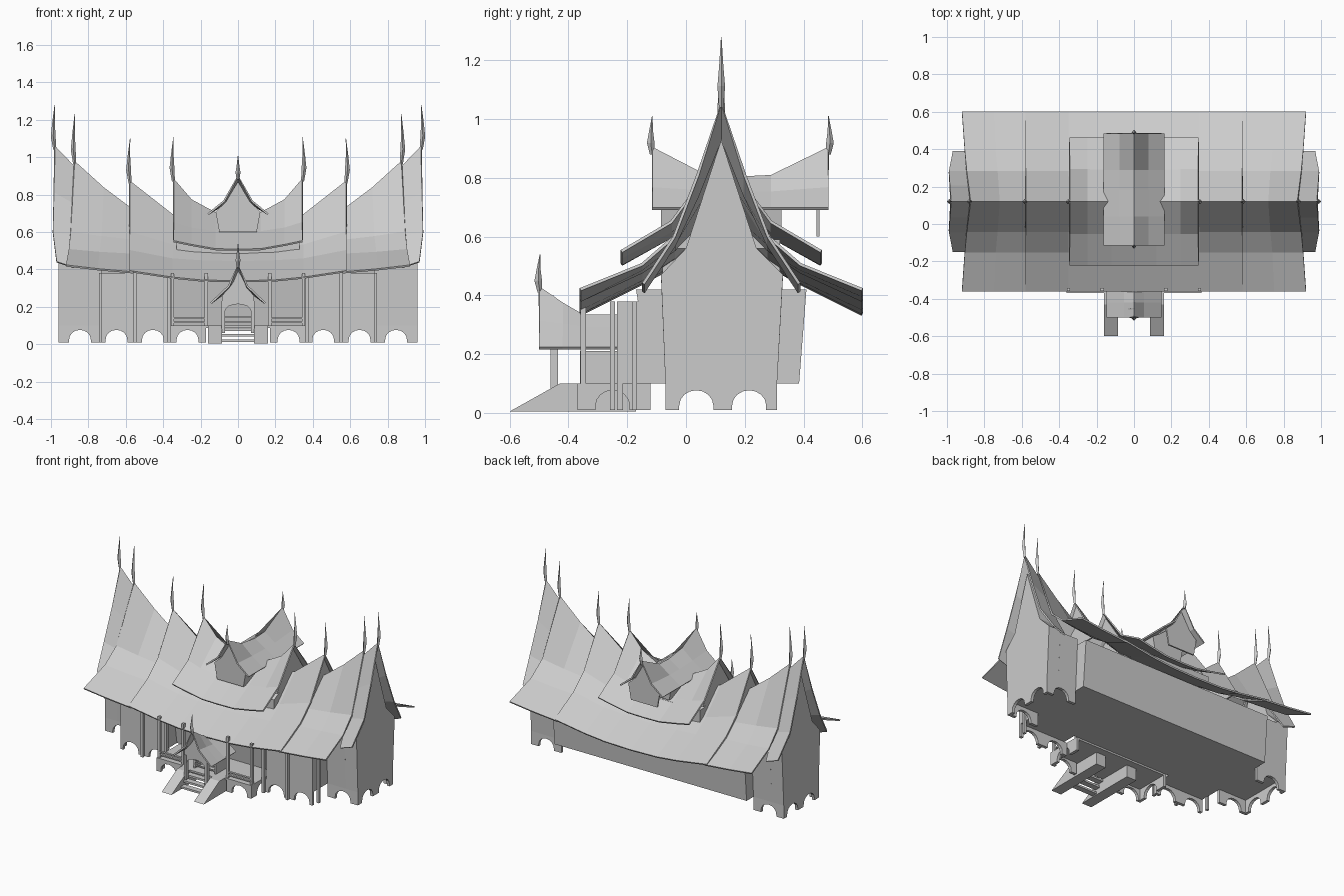
import bpy, bmesh, math

if "Cube" in bpy.data.objects:
    bpy.data.objects.remove(bpy.data.objects["Cube"])

YC = 0.12  # ridge line of the long roof


def make(name, verts, faces, thick=0):
    me = bpy.data.meshes.new(name)
    bm = bmesh.new()
    vs = [bm.verts.new(v) for v in verts]
    for f in faces:
        bm.faces.new([vs[i] for i in f])
    bmesh.ops.recalc_face_normals(bm, faces=bm.faces[:])
    bm.to_mesh(me)
    bm.free()
    ob = bpy.data.objects.new(name, me)
    bpy.context.collection.objects.link(ob)
    if thick:
        m = ob.modifiers.new("thickness", 'SOLIDIFY')
        m.thickness, m.offset = thick, 0
    return ob


def prism(name, pts, axis, a, b):
    """Extrude a 2D outline (u, z) along x or y from a to b."""
    put = (lambda u, z, t: (t, u, z)) if axis == 'x' else (lambda u, z, t: (u, t, z))
    n = len(pts)
    verts = [put(u, z, t) for t in (a, b) for u, z in pts]
    faces = [list(range(n)), list(range(n, 2 * n))]
    faces += [[i, (i + 1) % n, n + (i + 1) % n, n + i] for i in range(n)]
    return make(name, verts, faces)


def box(name, x0, x1, y0, y1, z0, z1):
    return prism(name, [(y0, z0), (y1, z0), (y1, z1), (y0, z1)], 'x', x0, x1)


def roof(name, stations, axis='x', side=1):
    """Sagging saddle roof: each station lists (along, offset, z) from ridge to eave."""
    verts, faces = [], []
    n = 2 * len(stations[0]) - 1
    for st in stations:
        row = [(u, -o, z) for u, o, z in reversed(st)] + list(st[1:])
        verts += [(side * u, YC + o, z) if axis == 'x' else (o, u, z) for u, o, z in row]
    for i in range(len(stations) - 1):
        for j in range(n - 1):
            k = i * n + j
            faces.append([k, k + 1, k + n + 1, k + n])
    return make(name, verts, faces, 0.01)


def rows(table, offs):
    """Stations with a constant along position: (u, z, z, ...)"""
    return [[(r[0], o, z) for o, z in zip(offs, r[1:])] for r in table]


def both(table):
    """Mirror a table that starts at u = 0."""
    return [(-r[0],) + r[1:] for r in reversed(table[1:])] + table


def horn(name, x, y, z0, z1, dx=0, dy=0):
    rings = [(0, .008, 0), (.3, .013, 1), (.6, .007, .8), (1, .001, 0)]
    verts, faces = [], []
    for t, r, k in rings:
        for i in range(4):
            a = i * math.pi / 2
            verts.append((x + dx * k + r * math.cos(a), y + dy * k + r * math.sin(a),
                          z0 + (z1 - z0) * t))
    for i in range(3):
        for j in range(4):
            k = (j + 1) % 4
            faces.append([4 * i + j, 4 * i + k, 4 * i + 4 + k, 4 * i + 4 + j])
    faces += [[0, 1, 2, 3], [12, 13, 14, 15]]
    make(name, verts, faces)


def arcade(name, axis, a, b, centres, t0, t1, r=0.058):
    """Base wall with round-topped openings."""
    pts = [(a, .01)]
    for c in centres:
        pts.append((c - r, .01))
        pts += [(c - r * math.cos(math.pi * i / 8), .025 + .052 * math.sin(math.pi * i / 8))
                for i in range(9)]
        pts.append((c + r, .01))
    pts += [(b, .01), (b, .1), (a, .1)]
    prism(name, pts, axis, t0, t1)


def flip(s, a, b):
    return sorted((s * a, s * b))


# Long roof layers
offs = [0, .16, .27, .48]
middle = [(0, .60, .50, .44, .335), (.2, .63, .51, .445, .34),
          (.35, .69, .53, .455, .355), (.58, .87, .60, .50, .39)]
roof("middle_roof", rows(both(middle), offs))
top = [(0, .69, .60, .505), (.12, .70, .60, .507), (.25, .77, .62, .53), (.345, .88, .65, .55)]
roof("upper_roof", rows(both(top), [0, .17, .34]))
outer = [[(.56, 0, .715), (.56, .16, .555), (.56, .27, .48), (.56, .48, .383)],
         [(.72, 0, .835), (.73, .16, .575), (.74, .27, .49), (.75, .48, .40)],
         [(.875, 0, .975), (.895, .16, .60), (.905, .27, .505), (.92, .48, .42)]]
tip = [[(.86, 0, .93), (.86, .08, .74), (.86, .16, .57), (.88, .265, .41)],
       [(.98, 0, 1.055), (.985, .08, .81), (.99, .16, .60), (.97, .265, .44)]]

for s in (1, -1):
    roof("side_roof", outer, side=s)
    roof("end_roof", tip, side=s)
    for x, z0, z1 in ((.98, 1.04, 1.28), (.873, .96, 1.23), (.577, .86, 1.1), (.345, .87, 1.11)):
        horn("roof_horn", s * x, YC, z0, z1, dx=s * .008)
    # Gable infill below the stepped roof end
    prism("middle_gable", [(YC - .16, .56), (YC, .85), (YC + .16, .56)], 'x',
          *flip(s, .555, .565))

# Upper clerestory wall
prism("upper_wall", [(YC - .2, .44), (YC + .2, .44), (YC + .2, .59), (YC + .17, .62),
                     (YC, .68), (YC - .17, .62), (YC - .2, .59)][:3] +
      [(YC + .16, .59), (YC, .67), (YC - .16, .59), (YC - .2, .57)], 'x', -.33, .33)
for s in (1, -1):
    prism("upper_gable", [(YC - .17, .6), (YC, .85), (YC + .17, .6)], 'x', *flip(s, .32, .33))

# Cross dormer
dormer = [(-.115, .90, .765, .695), (.04, .82, .755, .695), (.185, .80, .75, .695),
          (.29, .805, .75, .695), (.485, .90, .765, .695)]
roof("dormer_roof", rows(dormer, [0, .075, .16]), 'y')
prism("dormer_body", [(-.1, .6), (.1, .6), (.12, .71), (.06, .75), (0, .80), (-.06, .75),
                      (-.12, .71)], 'y', -.085, .325)
for y in (-.085, .445):
    prism("dormer_gable", [(-.1, .6), (.1, .6), (.12, .71), (.065, .76), (0, .87),
                           (-.065, .76), (-.12, .71)], 'y', y, y + .01)
for y, d in ((-.115, -.005), (.485, .005)):
    horn("dormer_horn", 0, y, .88, 1.01, dy=d)

# Main body, flared upward, and the narrower end bays
prism("main_body", [(-.12, .1), (.385, .1), (.41, .42), (-.17, .42)], 'x', -.73, .73)
for s in (1, -1):
    prism("end_bay", [(-.07, .1), (.31, .1), (.33, .47), (.24, .56), (YC, .93), (0, .56),
                      (-.085, .47)], 'x', *flip(s, .87, .96))
    prism("end_bay_link", [(-.07, .1), (.31, .1), (.33, .46), (-.085, .46)], 'x',
          *flip(s, .73, .87))
    # Front rooms beside the veranda
    box("front_room", *flip(s, .38, .73), -.235, -.12, .1, .38)
    # Arched base walls
    arcade("end_arcade", 'x', -.07, .31, [.035, .215], *flip(s, .94, .96))
    for y in (-.07, .29):
        arcade("end_bay_arcade", 'y', *flip(s, .73, .96), [s * .845], y, y + .02)
    arcade("front_arcade", 'y', *flip(s, .36, .73), sorted((s * .455, s * .65)), -.235, -.215)
    arcade("veranda_arcade", 'y', *flip(s, .17, .36), [s * .27], -.37, -.35)
    arcade("veranda_side_arcade", 'x', -.37, -.12, [-.25], *flip(s, .34, .36))
    # Veranda floor, posts and rails
    box("veranda_floor", *flip(s, .16, .36), -.37, -.12, .088, .1)
    for x, y, z in ((.17, -.35, .1), (.35, -.35, .1), (.55, -.25, .01), (.37, -.25, .01),
                    (.735, -.175, .01)):
        box("post", s * x - .009, s * x + .009, y - .009, y + .009, z, .38)
    for z in (.115, .135):
        box("veranda_rail", *flip(s, .17, .35), -.36, -.345, z, z + .008)
    # Stair side walls and porch side walls
    prism("stair_side", [(-.6, .005), (-.17, .005), (-.17, .1), (-.43, .1)], 'x',
          *flip(s, .085, .16))
    box("porch_side", *flip(s, .075, .085), -.36, -.23, .1, .21)
    box("gate_post", *flip(s, .07, .088), -.462, -.435, .06, .23)

# Entrance steps and landing
for i in range(3):
    box("step", -.085, .085, -.5 + .03 * i, -.46 + .03 * i, .012 + .03 * i, .025 + .03 * i)
box("landing", -.16, .16, -.40, -.12, .088, .1)
for z in (.115, .14):
    box("porch_rail", -.075, .075, -.36, -.35, z, z + .008)

# Porch roof with arched gate panel
porch = [(-.5, .425, .31, .22), (-.42, .37, .30, .22), (-.35, .33, .29, .22), (-.23, .33, .29, .22)]
roof("porch_roof", rows(porch, [0, .05, .145]), 'y')
arch = [(.07 * math.cos(math.pi * i / 8), .175 + .04 * math.sin(math.pi * i / 8)) for i in range(9)]
prism("porch_gable", [(-.085, .175), (-.085, .26), (-.05, .30), (0, .40), (.05, .30), (.085, .26),
                      (.085, .175)] + arch, 'y', -.46, -.45)
horn("porch_horn", 0, -.497, .41, .54, dy=-.006)
